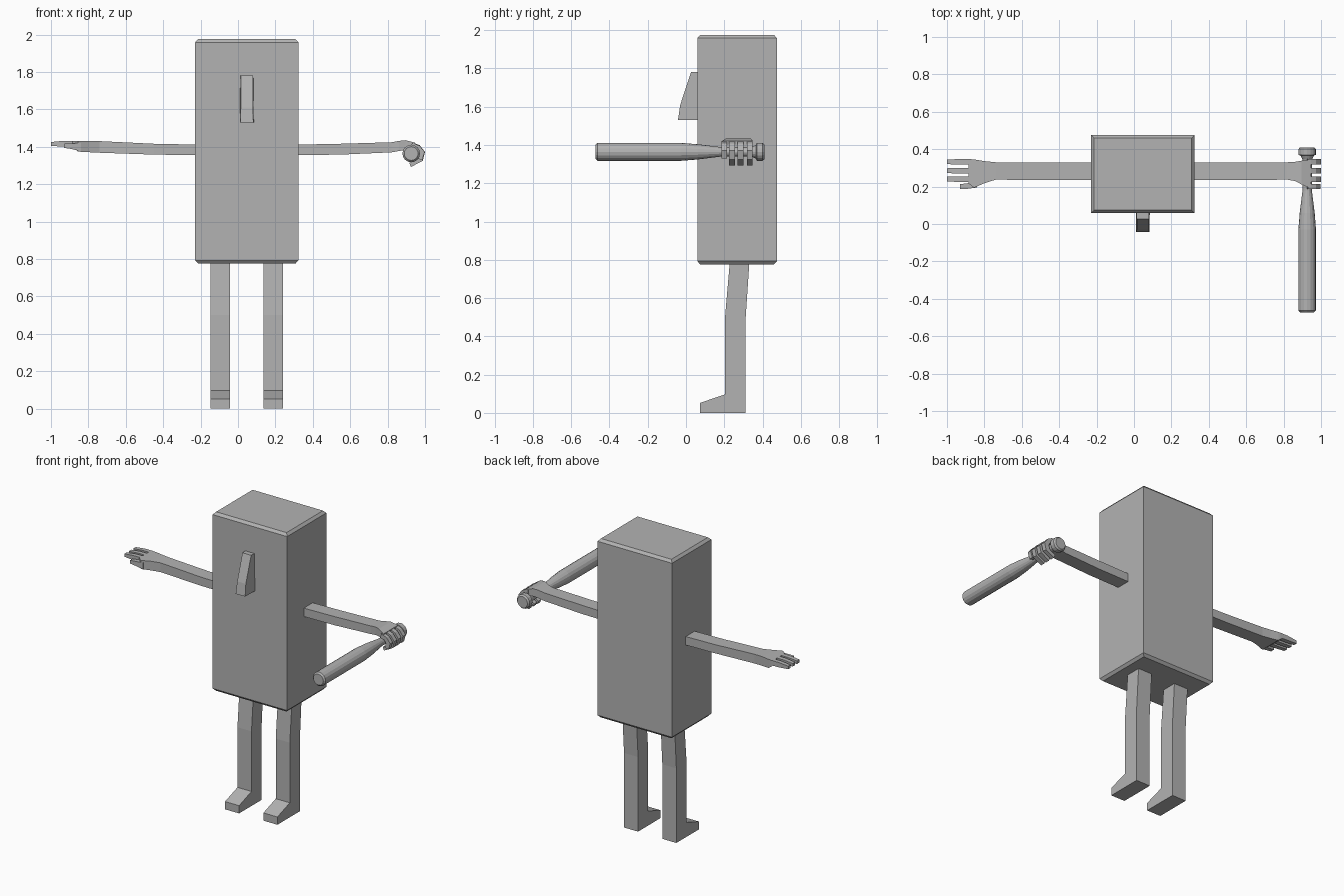
import bpy, bmesh, math

cube = bpy.data.objects.get("Cube")
if cube:
    bpy.data.objects.remove(cube, do_unlink=True)

GREY = (0.45, 0.45, 0.45, 1.0)
mat = bpy.data.materials.new("plain_grey")
mat.use_nodes = True
mat.diffuse_color = GREY
mat.node_tree.nodes["Principled BSDF"].inputs["Base Color"].default_value = GREY


def loft(name, rings):
    """Skin a closed solid through rings that share a point count."""
    bm = bmesh.new()
    loops = [[bm.verts.new(p) for p in ring] for ring in rings]
    n = len(loops[0])
    for a, b in zip(loops, loops[1:]):
        for i in range(n):
            j = (i + 1) % n
            bm.faces.new((a[i], a[j], b[j], b[i]))
    bm.faces.new(loops[0])
    bm.faces.new(loops[-1])
    bmesh.ops.recalc_face_normals(bm, faces=bm.faces)
    mesh = bpy.data.meshes.new(name)
    bm.to_mesh(mesh)
    bm.free()
    mesh.materials.append(mat)
    obj = bpy.data.objects.new(name, mesh)
    bpy.context.collection.objects.link(obj)
    return obj


def limb(name, sections):
    """Box limb along x; each section is x, y0, y1, z0, z1."""
    loft(name, [[(x, y0, z0), (x, y1, z0), (x, y1, z1), (x, y0, z1)]
                for x, y0, y1, z0, z1 in sections])


# Body: tall box with chamfered top and bottom rims
CX, CY = 0.047, 0.267
rings = []
for z, inset in ((0.776, 0.015), (0.793, 0), (1.958, 0), (1.975, 0.015)):
    w, d = 0.276 - inset, 0.208 - inset
    rings.append([(CX + sx * w, CY + sy * d, z)
                  for sx, sy in ((-1, -1), (1, -1), (1, 1), (-1, 1))])
loft("body", rings)

# Nose: side profile, slightly narrower at the front
nose = [(0.08, 1.78, 0.036), (0.026, 1.78, 0.032), (-0.03, 1.61, 0.032),
        (-0.042, 1.53, 0.035), (0.08, 1.53, 0.038)]
loft("nose", [[(CX + s * w, y, z) for y, z, w in nose] for s in (-1, 1)])

# Legs with bent knee and wedge foot
leg = [(0.23, 0.80), (0.204, 0.50), (0.204, 0.097), (0.073, 0.052),
       (0.073, 0), (0.312, 0), (0.312, 0.50), (0.332, 0.80)]
for side, s in (("right", -1), ("left", 1)):
    cx = CX + s * 0.142
    loft(side + "_leg", [[(cx + t * 0.052, y, z) for y, z in leg] for t in (-1, 1)])

# Right arm with open palm
limb("right_arm", [(-0.20, 0.235, 0.33, 1.355, 1.411),
                   (-0.45, 0.235, 0.33, 1.358, 1.416),
                   (-0.74, 0.237, 0.33, 1.368, 1.430),
                   (-0.80, 0.218, 0.336, 1.371, 1.432),
                   (-0.855, 0.194, 0.345, 1.374, 1.432),
                   (-0.885, 0.217, 0.347, 1.398, 1.432)])

# Finger slots shared by both hands
SLOTS = [(0.318, 0.347), (0.270, 0.300), (0.225, 0.255)]
for i, (y0, y1) in enumerate(SLOTS):
    limb(f"right_finger_{i + 1}", [(-0.87, y0, y1, 1.398, 1.432),
                                   (-0.93, y0, y1, 1.400, 1.432),
                                   (-1.0, y0 + 0.002, y1 - 0.002, 1.405, 1.425)])
limb("right_thumb", [(-0.84, 0.195, 0.230, 1.376, 1.420),
                     (-0.89, 0.188, 0.218, 1.388, 1.418),
                     (-0.93, 0.186, 0.213, 1.394, 1.416)])

# Left arm and gripping hand
limb("left_arm", [(0.30, 0.235, 0.33, 1.355, 1.411),
                  (0.55, 0.235, 0.33, 1.358, 1.416),
                  (0.82, 0.237, 0.33, 1.370, 1.424),
                  (0.86, 0.230, 0.332, 1.377, 1.431),
                  (0.895, 0.212, 0.338, 1.384, 1.435),
                  (0.945, 0.190, 0.346, 1.386, 1.422)])

# Curled fingers: hook outline in x and z, extruded in y
hook = [(0.93, 1.425), (0.972, 1.408), (1.0, 1.372), (0.988, 1.325), (0.925, 1.292),
        (0.915, 1.314), (0.958, 1.338), (0.966, 1.368), (0.952, 1.386), (0.925, 1.392)]
thumb = [(0.93, 1.422), (0.972, 1.405), (0.998, 1.372), (0.985, 1.330),
         (0.957, 1.336), (0.966, 1.368), (0.952, 1.386), (0.925, 1.392)]
for i, (y0, y1) in enumerate(SLOTS):
    loft(f"left_finger_{i + 1}", [[(x, y, z) for x, z in hook] for y in (y0, y1)])
loft("left_thumb", [[(x, y, z) for x, z in thumb] for y in (0.186, 0.213)])

# Bat: turned profile along y
profile = [(-0.472, 0.037), (-0.462, 0.047), (-0.03, 0.047), (0.06, 0.040),
           (0.18, 0.025), (0.345, 0.025), (0.366, 0.036), (0.370, 0.047),
           (0.400, 0.047), (0.410, 0.038)]
SIDES = 16
loft("bat", [[(0.926 + r * math.cos(2 * math.pi * k / SIDES), y,
               1.364 + r * math.sin(2 * math.pi * k / SIDES)) for k in range(SIDES)]
             for y, r in profile])
